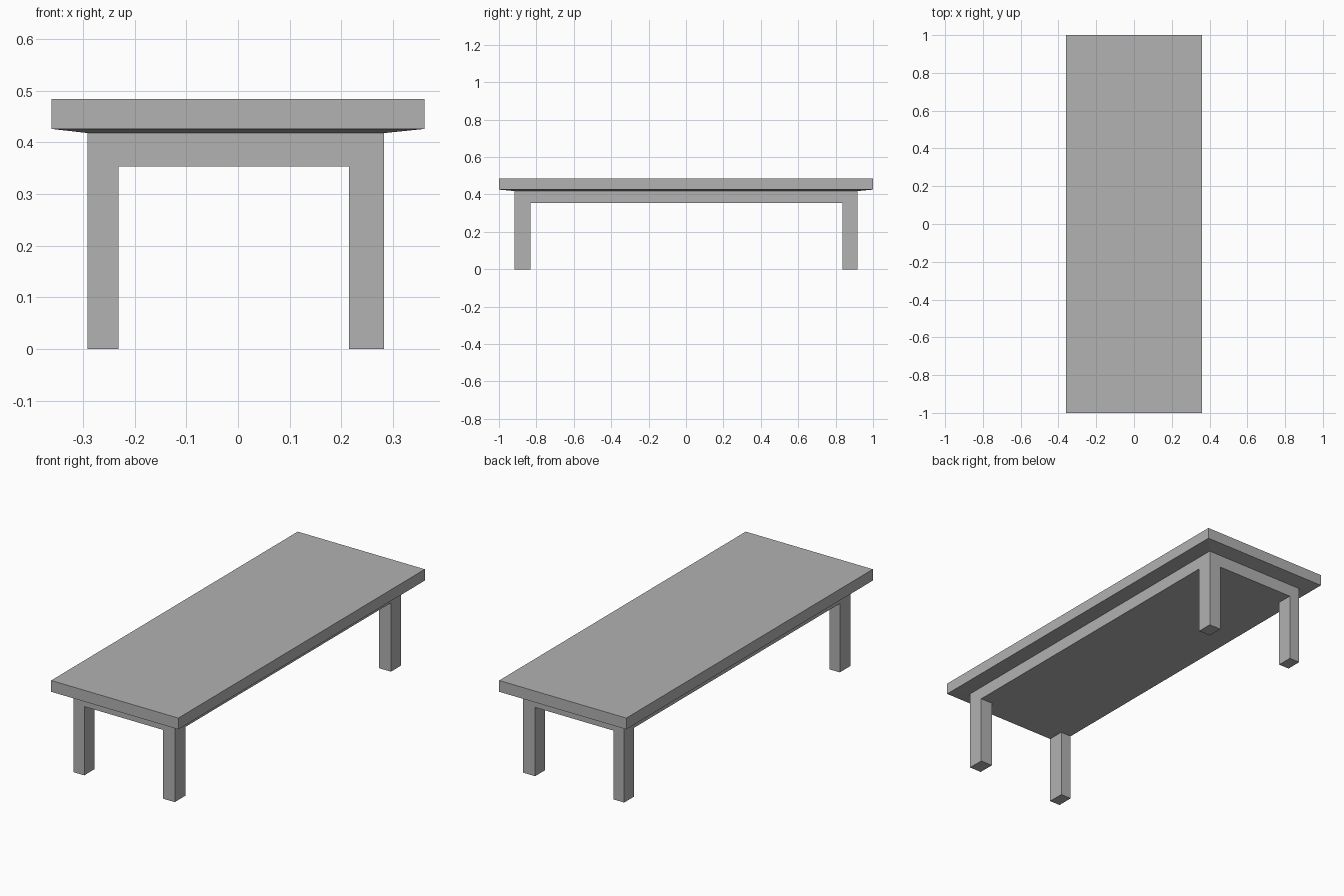
import bpy
import bmesh
from mathutils import Matrix, Vector

default = bpy.data.objects.get("Cube")
if default:
    bpy.data.objects.remove(default, do_unlink=True)

grey = bpy.data.materials.new("plain grey")
grey.use_nodes = True
grey.diffuse_color = (0.445, 0.445, 0.445, 1)
grey.node_tree.nodes["Principled BSDF"].inputs["Base Color"].default_value = grey.diffuse_color

# Main dimensions: the frame sits slightly off-centre under the top
TOP_X, TOP_Y, TOP_Z, EDGE_Z = 0.361, 1.0, 0.484, 0.426
FRAME_X, FRAME_Y = (-0.291, 0.283), (-0.917, 0.917)
APRON_TOP, APRON_BOTTOM = 0.418, 0.353
LEG_X, LEG_Y = (-0.231, 0.215), (-0.832, 0.836)


def box(bm, lo, hi):
    lo, hi = Vector(lo), Vector(hi)
    matrix = Matrix.Translation((lo + hi) / 2) @ Matrix.Diagonal((*(hi - lo), 1))
    bmesh.ops.create_cube(bm, size=1, matrix=matrix)


def finish(bm, name):
    bmesh.ops.recalc_face_normals(bm, faces=bm.faces)
    mesh = bpy.data.meshes.new(name)
    bm.to_mesh(mesh)
    bm.free()
    mesh.materials.append(grey)
    obj = bpy.data.objects.new(name, mesh)
    bpy.context.collection.objects.link(obj)


def bottom_faces(bm):
    bm.normal_update()
    return [f for f in bm.faces if f.normal.z < -0.9]


# Tabletop: a slab whose underside slopes in to meet the frame
bm = bmesh.new()
box(bm, (-TOP_X, -TOP_Y, EDGE_Z), (TOP_X, TOP_Y, TOP_Z))
new = bmesh.ops.extrude_face_region(bm, geom=bottom_faces(bm))["geom"]
bmesh.ops.delete(bm, geom=[f for f in bottom_faces(bm)
                           if not any(f == g for g in new)], context="FACES_ONLY")
for v in (g for g in new if isinstance(g, bmesh.types.BMVert)):
    v.co = (FRAME_X[v.co.x > 0], FRAME_Y[v.co.y > 0], APRON_TOP)
finish(bm, "tabletop")

# Base: a solid apron, cut along the leg lines, with the corners pulled down as legs
bm = bmesh.new()
box(bm, (FRAME_X[0], FRAME_Y[0], APRON_BOTTOM), (FRAME_X[1], FRAME_Y[1], APRON_TOP))
cuts = [((x, 0, 0), (1, 0, 0)) for x in LEG_X] + [((0, y, 0), (0, 1, 0)) for y in LEG_Y]
for point, normal in cuts:
    bmesh.ops.bisect_plane(bm, geom=bm.verts[:] + bm.edges[:] + bm.faces[:],
                           plane_co=point, plane_no=normal)
corners = []
for f in bottom_faces(bm):
    c = f.calc_center_median()
    if not LEG_X[0] < c.x < LEG_X[1] and not LEG_Y[0] < c.y < LEG_Y[1]:
        corners.append(f)
for f in bmesh.ops.extrude_discrete_faces(bm, faces=corners)["faces"]:
    for v in f.verts:
        v.co.z = 0
bmesh.ops.dissolve_limit(bm, angle_limit=0.01, verts=bm.verts[:], edges=bm.edges[:])
finish(bm, "apron_and_legs")
